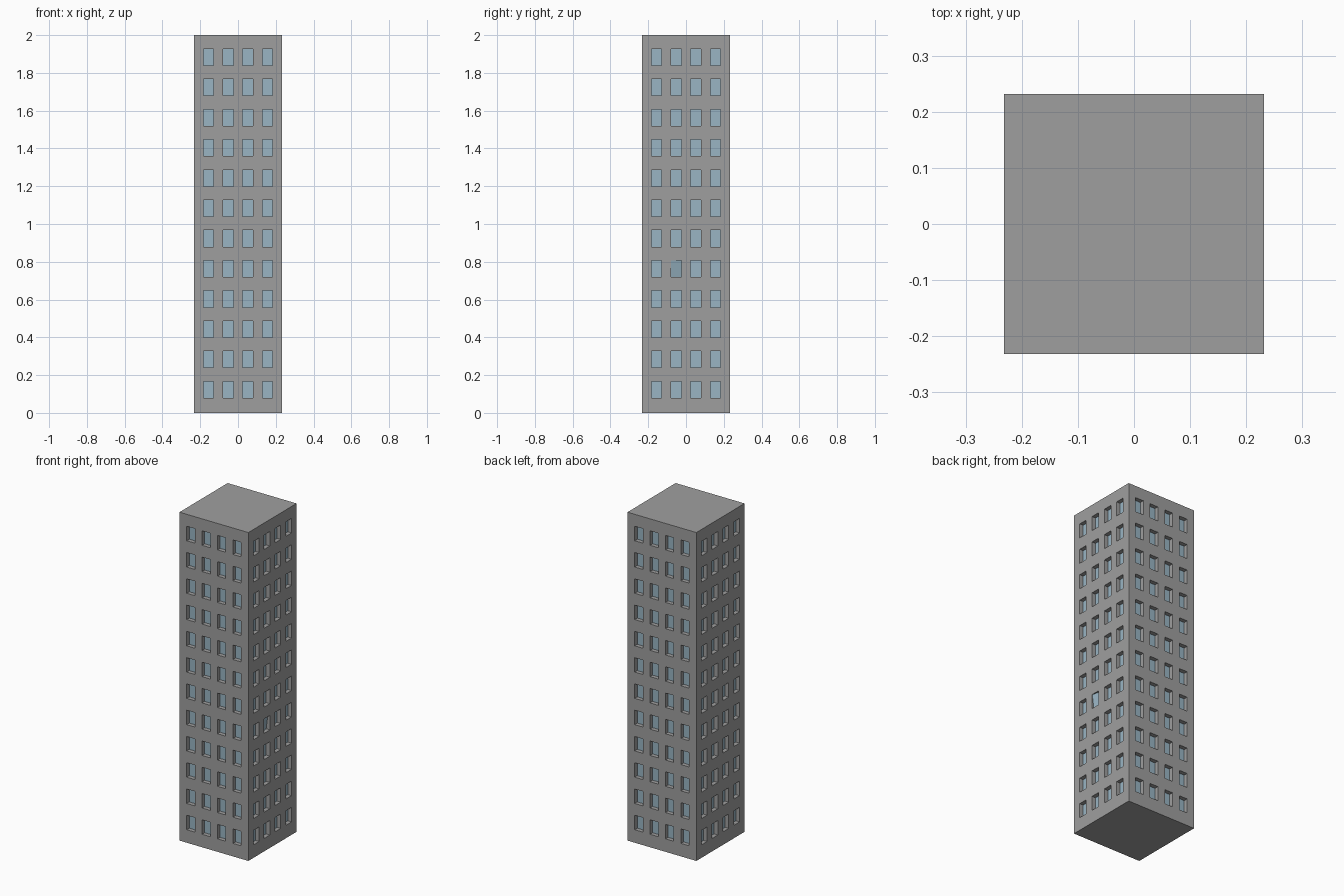
import bpy, bmesh
from mathutils import Vector

if "Cube" in bpy.data.objects:
    bpy.data.objects.remove(bpy.data.objects["Cube"])

HALF, HEIGHT = 0.232, 2.0          # tower half width, height
WIN_W, WIN_H, DEPTH = 0.055, 0.088, 0.025
COLS = [-0.156, -0.052, 0.052, 0.156]
ROWS = [0.123 + 0.16 * i for i in range(12)]


def make_material(name, color):
    mat = bpy.data.materials.new(name)
    mat.diffuse_color = (*color, 1)
    mat.use_nodes = True
    mat.node_tree.nodes["Principled BSDF"].inputs["Base Color"].default_value = mat.diffuse_color
    return mat


def make_object(name, bm, material):
    mesh = bpy.data.meshes.new(name)
    bm.to_mesh(mesh)
    bm.free()
    obj = bpy.data.objects.new(name, mesh)
    bpy.context.collection.objects.link(obj)
    mesh.materials.append(material)
    return obj


def near(value, options):
    return any(abs(value - o) < 0.004 for o in options)


concrete = make_material("dark_concrete", (0.347, 0.347, 0.347))
glass = make_material("glass", (0.32, 0.46, 0.55))

# Tower block, sliced along every window edge
bm = bmesh.new()
bmesh.ops.create_cube(bm, size=1)
for v in bm.verts:
    v.co = Vector((v.co.x * 2 * HALF, v.co.y * 2 * HALF, (v.co.z + 0.5) * HEIGHT))
cuts = [(axis, c + s * WIN_W / 2) for axis in (0, 1) for c in COLS for s in (-1, 1)]
cuts += [(2, r + s * WIN_H / 2) for r in ROWS for s in (-1, 1)]
for axis, pos in cuts:
    point, normal = Vector(), Vector()
    point[axis], normal[axis] = pos, 1
    bmesh.ops.bisect_plane(bm, geom=bm.verts[:] + bm.edges[:] + bm.faces[:],
                           plane_co=point, plane_no=normal)

# Roof and base go back to single flat faces
for sign in (1, -1):
    flat = [f for f in bm.faces if f.normal.z * sign > 0.9]
    bmesh.ops.dissolve_faces(bm, faces=flat)

# Window cells are pushed inward to form the recesses
bm.normal_update()
cells = []
for f in bm.faces:
    c = f.calc_center_median()
    if abs(f.normal.z) < 0.1:
        along = c.y if abs(f.normal.x) > 0.5 else c.x
        if near(along, COLS) and near(c.z, ROWS):
            cells.append(f)
caps = bmesh.ops.extrude_discrete_faces(bm, faces=cells)["faces"]
panes, loose = bmesh.new(), bmesh.new()
for f in caps:
    n = f.normal.copy()
    c = f.calc_center_median()
    for v in f.verts:
        v.co -= n * DEPTH
    corners = [v.co.copy() for v in f.verts]
    # One pane on the right side hangs askew, its upper front corner outward
    tilted = n.x > 0.5 and near(c.y, [COLS[1]]) and near(c.z, [ROWS[4]])
    if tilted:
        for p in corners:
            p.x += DEPTH * 0.45 * ((p.z > c.z) + (p.y < c.y))
    target = loose if tilted else panes
    target.faces.new([target.verts.new(p) for p in corners])
bmesh.ops.delete(bm, geom=caps, context='FACES_ONLY')

make_object("tower_walls", bm, concrete)
make_object("window_panes", panes, glass)
make_object("tilted_pane", loose, glass)
